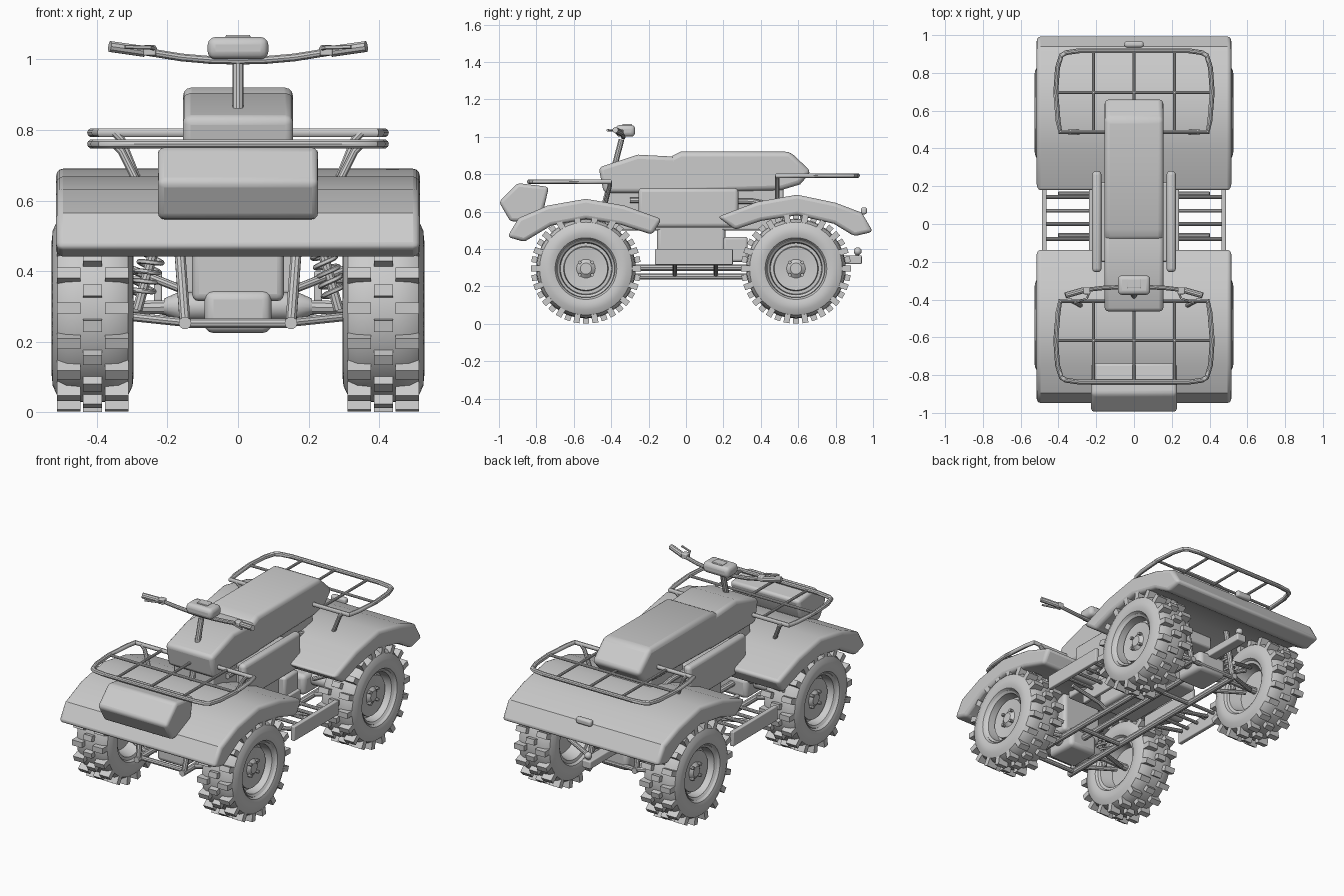
import bpy, bmesh, math
from mathutils import Matrix, Vector

if "Cube" in bpy.data.objects:
    bpy.data.objects.remove(bpy.data.objects["Cube"])


def finish(name, bm, bevel=0, segs=3):
    bmesh.ops.recalc_face_normals(bm, faces=bm.faces)
    me = bpy.data.meshes.new(name)
    bm.to_mesh(me)
    bm.free()
    ob = bpy.data.objects.new(name, me)
    bpy.context.collection.objects.link(ob)
    if bevel:
        m = ob.modifiers.new("bevel", 'BEVEL')
        m.width, m.segments, m.limit_method = bevel, segs, 'ANGLE'
        m.angle_limit = math.radians(40)
    smooth(ob)
    return ob


def smooth(ob):
    bpy.ops.object.select_all(action='DESELECT')
    ob.select_set(True)
    bpy.context.view_layer.objects.active = ob
    bpy.ops.object.shade_smooth_by_angle(angle=math.radians(35))


def prism(name, pts, half, bevel=0.02):
    """Side profile (y, z) extruded across x."""
    bm = bmesh.new()
    f = bm.faces.new([bm.verts.new((-half, y, z)) for y, z in pts])
    new = bmesh.ops.extrude_face_region(bm, geom=[f])['geom']
    bmesh.ops.translate(bm, vec=(2 * half, 0, 0),
                        verts=[v for v in new if isinstance(v, bmesh.types.BMVert)])
    return finish(name, bm, bevel)


def box(name, lo, hi, bevel=0.01):
    lo, hi = Vector(lo), Vector(hi)
    bm = bmesh.new()
    bmesh.ops.create_cube(bm, size=1, matrix=Matrix.Translation((lo + hi) / 2)
                          @ Matrix.Diagonal((*(hi - lo), 1)))
    return finish(name, bm, bevel)


def tube(name, pts, r, closed=False):
    cu = bpy.data.curves.new(name, 'CURVE')
    cu.dimensions, cu.bevel_depth, cu.bevel_resolution = '3D', r, 3
    cu.use_fill_caps = True
    sp = cu.splines.new('POLY')
    sp.points.add(len(pts) - 1)
    for p, co in zip(sp.points, pts):
        p.co = (*co, 1)
    sp.use_cyclic_u = closed
    ob = bpy.data.objects.new(name, cu)
    bpy.context.collection.objects.link(ob)
    bpy.ops.object.select_all(action='DESELECT')
    ob.select_set(True)
    bpy.context.view_layer.objects.active = ob
    bpy.ops.object.convert(target='MESH')
    smooth(bpy.context.object)


def lathe(name, profile, centre, sx, steps=48):
    """Profile of (x offset, radius) spun around the axle."""
    bm = bmesh.new()
    vs = [bm.verts.new((x * sx, 0, r)) for x, r in profile]
    es = [bm.edges.new(p) for p in zip(vs, vs[1:])]
    bmesh.ops.spin(bm, geom=vs + es, cent=(0, 0, 0), axis=(1, 0, 0),
                   angle=2 * math.pi, steps=steps, use_duplicate=False)
    bmesh.ops.remove_doubles(bm, verts=bm.verts, dist=1e-4)
    bmesh.ops.translate(bm, vec=centre, verts=bm.verts)
    return finish(name, bm)


# Wheels: tyre, rim, bolts and tread lugs
TYRE = [(-.085, .15), (-.108, .165), (-.116, .19), (-.113, .22), (-.1, .248), (-.075, .262), (-.04, .266)]
TYRE += [(-x, r) for x, r in reversed(TYRE)]
RIM = [(-.085, 0), (-.02, 0), (-.02, .12), (-.09, .14), (-.095, .158), (.088, .16), (.098, .153), (.088, .14),
       (.03, .136), (.03, .12), (.062, .116), (.055, .05), (.07, .03), (.07, 0)][1:]
for label, wy in (("front", -.535), ("rear", .588)):
    for side, s in (("right", 1), ("left", -1)):
        tag = f"{label}_{side}"
        c = Vector((.4115 * s, wy, .295))
        lathe(tag + "_tyre", TYRE, c, s)
        lathe(tag + "_rim", RIM, c, s)
        bm = bmesh.new()
        for k in range(4):
            a = math.radians(45 + 90 * k)
            bmesh.ops.create_cone(bm, cap_ends=True, segments=8, radius1=.009, radius2=.009, depth=.03,
                                  matrix=Matrix.Translation(c + Vector((.063 * s, .047 * math.cos(a), .047 * math.sin(a))))
                                  @ Matrix.Rotation(math.pi / 2, 4, 'Y'))
        finish(tag + "_bolts", bm)
        bm = bmesh.new()
        for k in range(18):
            for off, w, shift in ((-.068, .066, 0), (0, .054, 10), (.068, .066, 0)):
                bmesh.ops.create_cube(bm, size=1, matrix=Matrix.Translation(c)
                                      @ Matrix.Rotation(math.radians(20 * k + 10 + shift), 4, 'X')
                                      @ Matrix.Translation((off * s, 0, .271))
                                      @ Matrix.Diagonal((w, .032, .046, 1)))
        finish(tag + "_tread", bm)

# Fenders
prism("front_fender", [(-.955, .465), (-.895, .565), (-.74, .632), (-.535, .668), (-.33, .632), (-.13, .56),
                       (-.18, .476), (-.35, .53), (-.535, .56), (-.72, .525), (-.865, .438)], .515)
prism("rear_fender", [(.17, .572), (.38, .652), (.594, .69), (.80, .647), (.94, .594), (1.0, .492),
                      (.9, .468), (.79, .535), (.594, .58), (.4, .55), (.262, .503)], .515)

# Seat, tank, front box, side panels
prism("tank", [(-.467, .836), (-.257, .904), (-.05, .893), (0, .70), (-.44, .70)], .156, .022)
prism("seat", [(-.09, .89), (-.028, .92), (.556, .92), (.67, .813), (.61, .745), (.51, .715), (-.09, .70)],
      .156, .025)
prism("front_box", [(-1.0, .652), (-.9, .752), (-.733, .732), (-.76, .615), (-.82, .543), (-.94, .548)], .227, .018)
box("body_core", (-.13, -.42, .5), (.13, .52, .73))
for s in (1, -1):
    side = "right" if s > 0 else "left"
    box(side + "_side_panel", (min(.172 * s, .222 * s), -.255, .515),
        (max(.172 * s, .222 * s), .28, .725), .02)
    box(side + "_panel_mount", (min(.12 * s, .18 * s), -.2, .53), (max(.12 * s, .18 * s), .22, .7))

    # Footrest
    for nm, x0, x1 in (("outer", .462, .488), ("inner", .215, .238)):
        box(f"{side}_footrest_{nm}", (min(x0 * s, x1 * s), -.166, .315),
            (max(x0 * s, x1 * s), .25, .40), .005)
    for i, y in enumerate((-.08, 0, .07, .143)):
        tube(f"{side}_footrest_rung_{i}", [(.23 * s, y, .375), (.47 * s, y, .375)], .01)
    for y in (-.06, .16):
        tube(side + "_footrest_support", [(.15 * s, y, .255), (.2 * s, y, .285), (.4 * s, y, .325)], .012)

    # Frame rails and uprights
    tube(side + "_rail", [(.15 * s, -.74, .253), (.15 * s, .7, .253)], .018)
    tube(side + "_front_upright", [(.15 * s, -.72, .255), (.165 * s, -.68, .46), (.165 * s, -.6, .6)], .016)
    tube(side + "_rear_upright", [(.15 * s, .68, .255), (.15 * s, .62, .6)], .016)
    tube(side + "_seat_frame", [(.14 * s, -.3, .66), (.14 * s, .35, .655), (.14 * s, .6, .61)], .016)

    # Axles, suspension arms and shocks
    for label, y in (("front", -.535), ("rear", .588)):
        tag = f"{label}_{side}"
        tube(tag + "_axle", [(.08 * s, y, .3), (.4 * s, y, .295)], .02)
        lathe(tag + "_axle_boot", [(.09, 0), (.09, .04), (.17, .04), (.21, .022), (.21, 0)],
              Vector((0, y, .3)), s, 16)
        for d in (-.1, .1):
            tube(tag + "_lower_arm", [(.15 * s, y + d, .255), (.34 * s, y + d * .2, .275)], .013)
            tube(tag + "_upper_arm", [(.15 * s, y + d, .345), (.34 * s, y + d * .2, .42)], .012)
        a, b = Vector((.285 * s, y - .06, .29)), Vector((.21 * s, y - .06, .56))
        tube(tag + "_shock", [a, b], .015)
        ax = (b - a).normalized()
        u = Vector((0, 1, 0))
        v = ax.cross(u)
        coil = []
        for k in range(85):
            t = k / 84
            ang = t * 7 * 2 * math.pi
            coil.append(a.lerp(b, .15 + .7 * t) + (u * math.cos(ang) + v * math.sin(ang)) * .032)
        tube(tag + "_spring", coil, .007)

    # Handlebar grips and levers
    tube(side + "_grip", [(.265 * s, -.35, 1.022), (.363 * s, -.378, 1.036)], .016)
    tube(side + "_lever", [(.235 * s, -.36, 1.03), (.25 * s, -.395, 1.033), (.32 * s, -.42, 1.035)], .006)
    box(side + "_lever_clamp", (.25 * s - .018, -.372, 1.01), (.25 * s + .018, -.335, 1.04), .005)

# Engine, differentials and cross members
box("engine", (-.13, -.155, .315), (.13, .21, .53), .02)
box("front_gear_housing", (-.13, -.62, .315), (.13, -.45, .56), .02)
box("gearbox", (-.17, .2, .33), (.17, .33, .465), .015)
for label, y in (("front", -.535), ("rear", .588)):
    box(label + "_differential", (-.095, y - .1, .225), (.095, y + .1, .345), .025)
tube("drive_shaft", [(0, -.5, .3), (0, .56, .3)], .018)
for y in (-.7, -.3, .3, .68):
    tube("cross_member", [(-.15, y, .253), (.15, y, .253)], .014)

# Tow hitch and tail light
box("hitch_bar", (-.03, .62, .32), (.03, .94, .365), .006)
tube("hitch_pin", [(0, .915, .35), (0, .915, .385)], .01)
bm = bmesh.new()
bmesh.ops.create_uvsphere(bm, u_segments=16, v_segments=10, radius=.021, matrix=Matrix.Translation((0, .918, .388)))
finish("hitch_ball", bm)
box("tail_light", (-.05, .935, .585), (.05, .968, .622), .012)

# Cargo racks
for label, y0, d, z, foot in (("front", -.407, -1, .76, -.44), ("rear", .487, 1, .792, .487)):
    half = [(.39, 0), (.402, .06), (.414, .21), (.405, .34), (.385, .405), (.36, .42), (.29, .43)]
    loop = [(x, y0 + d * t, z) for x, t in half] + [(-x, y0 + d * t, z) for x, t in reversed(half)]
    tube(label + "_rack_frame", loop, .013, True)
    tube(label + "_rack_cross_bar", [(-.41, y0 + d * .21, z), (.41, y0 + d * .21, z)], .008)
    for x in (-.215, 0, .215):
        tube(label + "_rack_slat", [(x, y0, z), (x, y0 + d * .43, z)], .008)
    for s in (1, -1):
        tube(label + "_rack_leg", [(.35 * s, y0, z), (.33 * s, y0, z - .02), (.265 * s, foot, .61)], .012)

# Steering
tube("steering_column", [(0, -.435, .64), (0, -.345, .985)], .016)
bar = [(.355, -.376, 1.034), (.265, -.35, 1.022), (.16, -.338, 1.005), (.08, -.335, .998)]
tube("handlebar", bar + [(0, -.335, .996)] + [(-x, y, z) for x, y, z in reversed(bar)], .0115)
box("instrument_pod", (-.086, -.375, 1.0), (.086, -.272, 1.063), .022)
box("pod_switch", (-.035, -.34, 1.055), (.035, -.29, 1.069), .004)
